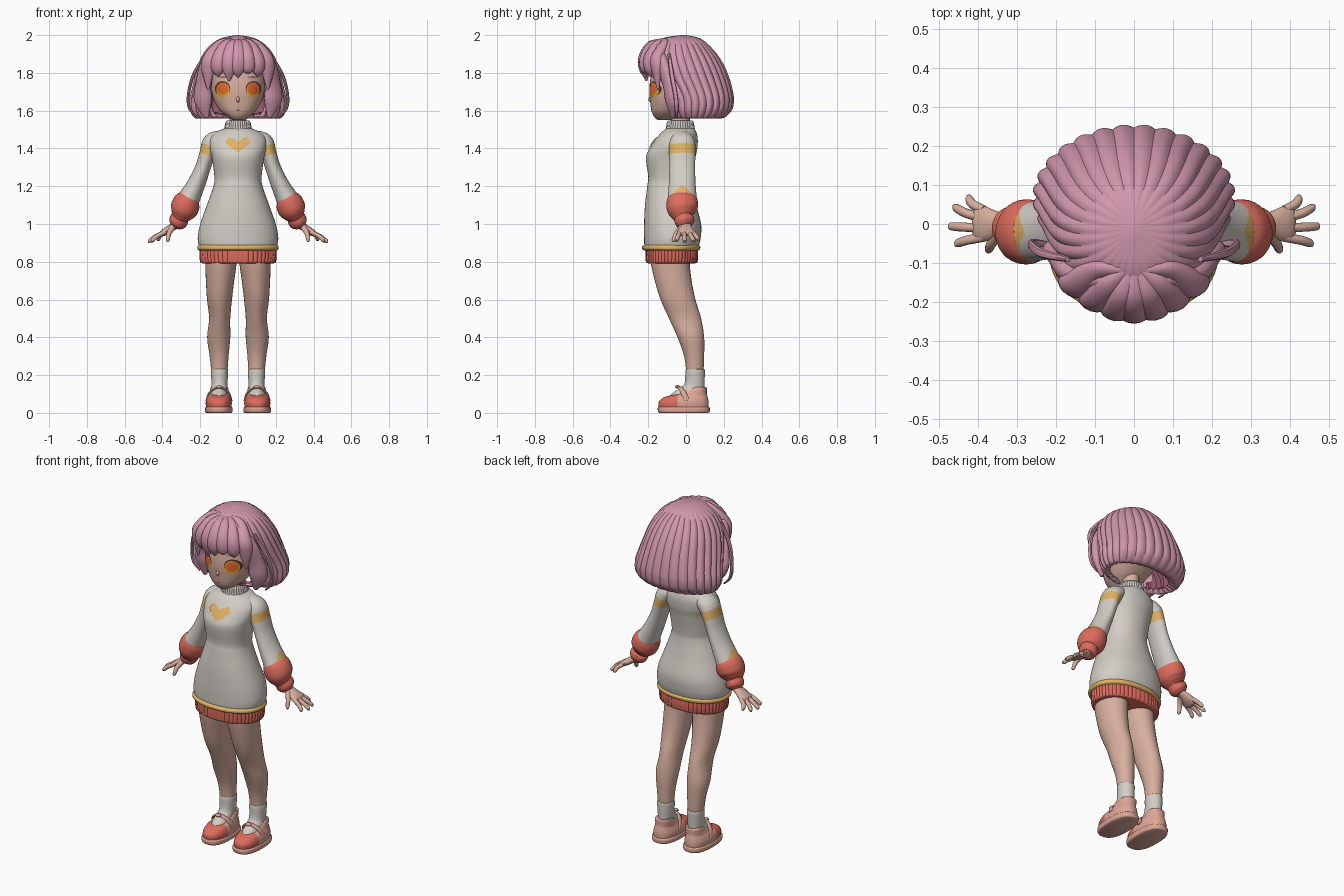
import bpy, bmesh, math
from mathutils import Vector
from mathutils.bvhtree import BVHTree

if "Cube" in bpy.data.objects:
    bpy.data.objects.remove(bpy.data.objects["Cube"])
made = []


def material(name, r, g, b):
    m = bpy.data.materials.new(name)
    m.use_nodes = True
    m.diffuse_color = (r, g, b, 1)
    bsdf = next(n for n in m.node_tree.nodes if n.type == "BSDF_PRINCIPLED")
    bsdf.inputs["Base Color"].default_value = (r, g, b, 1)
    return m


PINK = material("pink hair", .64, .31, .42)
DEEP = material("deep rose", .3, .09, .13)
SKIN = material("skin", .68, .43, .34)
WHITE = material("warm white knit", .65, .61, .56)
RED = material("coral red", .72, .15, .11)
GOLD = material("golden yellow", .75, .45, .13)
SHOE = material("pale pink leather", .73, .38, .31)
ORANGE = material("eye orange", .8, .14, .03)
AMBER = material("eye amber", .85, .4, .02)
DARK = material("dark lash", .1, .03, .03)


def spline(keys, steps):
    """Catmull-Rom through tuples of any length."""
    out = []
    for i in range(len(keys) - 1):
        a, b, c, d = (keys[min(max(j, 0), len(keys) - 1)] for j in range(i - 1, i + 3))
        for k in range(steps):
            t = k / steps
            out.append([q + .5 * t * (r - p + t * (2 * p - 5 * q + 4 * r - s + t * (3 * (q - r) + s - p)))
                        for p, q, r, s in zip(a, b, c, d)])
    return out + [list(keys[-1])]


def skin(name, rings, mats, rule=None, cuts=(), front_only=False):
    """Skin rings of points; rule gives the material slot, or -1 to drop the face."""
    bm = bmesh.new()
    loops = [[bm.verts.new(p) for p in ring] for ring in rings]
    n = len(loops[0])
    for a, b in zip(loops, loops[1:]):
        for i in range(n):
            bm.faces.new((a[i], a[(i + 1) % n], b[(i + 1) % n], b[i]))
    bm.faces.new(loops[-1])
    if not front_only:
        bm.faces.new(loops[0])
    bmesh.ops.recalc_face_normals(bm, faces=bm.faces[:])
    if front_only and sum(f.normal.y for f in bm.faces) > 0:
        bmesh.ops.reverse_faces(bm, faces=bm.faces[:])
    for co, no in cuts:
        bmesh.ops.bisect_plane(bm, geom=bm.verts[:] + bm.edges[:] + bm.faces[:],
                               plane_co=co, plane_no=no)
    if rule:
        drop = []
        for f in bm.faces:
            slot = rule(f.calc_center_median())
            if slot < 0:
                drop.append(f)
            else:
                f.material_index = slot
        bmesh.ops.delete(bm, geom=drop, context="FACES")
    me = bpy.data.meshes.new(name)
    bm.to_mesh(me)
    bm.free()
    for m in mats:
        me.materials.append(m)
    ob = bpy.data.objects.new(name, me)
    bpy.context.collection.objects.link(ob)
    made.append(ob)
    return ob


def loft(name, keys, mats, n=32, power=2, ribs=0, amp=0, steps=6, side=1, **kw):
    """Level rings from keys (z, half width, front y, back y, centre x)."""
    rings = []
    for z, rx, yf, yb, cx in spline([tuple(k) + (0,) * (5 - len(k)) for k in keys], steps):
        ring = []
        for i in range(n):
            a = math.tau * i / n
            c, s = (math.copysign(abs(v) ** (2 / power), v) for v in (math.cos(a), math.sin(a)))
            f = 1 - amp * (1 - abs(math.sin(ribs * a / 2)))
            ring.append((side * cx + rx * c * f, (yf + yb) / 2 + (yb - yf) / 2 * s * f, z))
        rings.append(ring)
    return skin(name, rings, mats, **kw)


def sweep(name, keys, mats, ref=(0, 1, 0), n=16, steps=6, side=1, **kw):
    """Tube through keys (x, y, z, half width, half depth)."""
    path = spline([(side * k[0],) + tuple(k[1:]) for k in keys], steps)
    pts = [Vector(p[:3]) for p in path]
    rings = []
    for i, p in enumerate(pts):
        t = (pts[min(i + 1, len(pts) - 1)] - pts[max(i - 1, 0)]).normalized()
        u = t.cross(Vector(ref)).normalized()
        v = u.cross(t)
        w, h = path[i][3:]
        rings.append([p + u * w * math.cos(math.tau * k / n) + v * h * math.sin(math.tau * k / n)
                      for k in range(n)])
    return skin(name, rings, mats, **kw)


def decal(name, outline, target, lift, mat):
    """Thin plate laid on the front of a target."""
    me = target.data
    tree = BVHTree.FromPolygons([v.co for v in me.vertices], [p.vertices for p in me.polygons])
    mid = sum((Vector(p) for p in outline), Vector((0, 0))) / len(outline)

    def lay(x, z):
        hit = tree.ray_cast(Vector((x, -1, z)), Vector((0, 1, 0)))[0]
        hit = hit or tree.find_nearest(Vector((x, -.2, z)))[0]
        return (x, hit.y - lift, z)
    rings = [[lay(*(mid + (Vector(p) - mid) * k)) for p in outline] for k in (1, .75, .5, .25, .05)]
    return skin(name, rings, [mat], front_only=True)


def oval(x, z, rx, rz, n=28):
    return [(x + rx * math.cos(math.tau * i / n), z + rz * math.sin(math.tau * i / n)) for i in range(n)]


# Head and neck
head = loft("head", [(1.55, .025, -.15, -.08), (1.57, .06, -.17, -.03), (1.6, .095, -.183, .02),
                     (1.65, .125, -.19, .08), (1.7, .14, -.194, .12), (1.76, .145, -.19, .13),
                     (1.83, .14, -.175, .12), (1.9, .11, -.14, .08), (1.94, .05, -.08, .03)],
            [SKIN], n=48, power=2.3)
loft("neck", [(1.48, .045, -.08, .02), (1.62, .045, -.08, .02)], [SKIN])
sweep("nose", [(0, -.18, 1.685, .004, .003), (0, -.19, 1.66, .009, .01), (0, -.187, 1.645, .003, .003)], [SKIN])
decal("mouth", oval(0, 1.603, .013, .002), head, .002, DARK)
for s, tag in ((1, "left"), (-1, "right")):
    decal(tag + "_eye_lash", oval(s * .082, 1.716, .041, .04), head, .002, DARK)
    decal(tag + "_eye_rim", oval(s * .08, 1.71, .035, .038), head, .004, AMBER)
    decal(tag + "_iris", oval(s * .08, 1.715, .028, .029), head, .006, ORANGE)
    decal(tag + "_brow", oval(s * .08, 1.778, .03, .004), head, .002, DEEP)


# Hair shell, open at the face
def hair_rule(c):
    face = c.y < -.07 and c.z < 1.82
    floor = c.z < 1.58 and abs(c.x) < .05 and c.y < .12
    return -1 if face or floor else 0


hair = loft("hair_shell", [(1.575, .19, -.06, .15), (1.56, .228, -.08, .195), (1.6, .256, -.11, .243),
                           (1.65, .26, -.12, .255), (1.7, .25, -.14, .25), (1.77, .233, -.18, .232),
                           (1.84, .214, -.2, .203), (1.9, .187, -.195, .165), (1.95, .145, -.17, .12),
                           (1.985, .085, -.12, .07), (2, .01, -.03, 0)],
            [PINK, DEEP], n=168, ribs=28, amp=.045, rule=hair_rule,
            cuts=[((0, -.07, 0), (0, 1, 0)), ((0, 0, 1.82), (0, 0, 1))])
solid = hair.modifiers.new("thickness", "SOLIDIFY")
solid.thickness, solid.offset, solid.material_offset = .02, -1, 1

# Fringe locks fanning from the parting
for i, (x, tip) in enumerate([(-.15, 1.71), (-.1, 1.78), (-.045, 1.757), (0, 1.775),
                              (.05, 1.795), (.1, 1.78), (.15, 1.71)]):
    back = 3 * x * x
    sweep("fringe_lock_%d" % (i + 1),
          [(x * .2, -.12, 1.965, .02, .015), (x * .6, -.185 + back, 1.945, .034, .025),
           (x * .95, -.22 + back, 1.88, .042, .032), (x * 1.05, -.222 + back, 1.82, .038, .027),
           (x * 1.05, -.215 + back, tip, .005, .005)], [PINK], ref=(x * 3, -1, .3))

# Locks framing the face
for s, tag in ((1, "left"), (-1, "right")):
    sweep(tag + "_side_lock", [(.06, -.15, 1.95, .025, .02), (.15, -.13, 1.86, .042, .03),
                               (.182, -.09, 1.74, .045, .03), (.185, -.075, 1.65, .05, .03),
                               (.165, -.07, 1.565, .012, .01)], [PINK], ref=(s * .5, -1, 0), side=s)
    sweep(tag + "_loose_strand", [(.17, -.09, 1.9, .008, .008), (.235, -.075, 1.79, .009, .012),
                                  (.263, -.055, 1.68, .008, .012), (.255, -.05, 1.61, .008, .012),
                                  (.215, -.05, 1.565, .004, .004)], [PINK], side=s, n=8)

# Sweater dress
dress = loft("sweater_dress", [(1.505, .075, -.105, .045), (1.485, .12, -.13, .055), (1.45, .15, -.16, .062),
                               (1.4, .15, -.192, .06), (1.35, .138, -.212, .05), (1.25, .125, -.2, .035),
                               (1.2, .13, -.205, .035), (1.1, .165, -.217, .055), (1, .2, -.222, .08),
                               (.93, .213, -.222, .078), (.885, .208, -.22, .068), (.865, .2, -.212, .06)],
             [WHITE], n=64, power=2.15)
loft("collar", [(1.475, .086, -.125, .055), (1.505, .074, -.108, .047), (1.535, .068, -.102, .042),
                (1.548, .06, -.095, .035)], [WHITE], n=192, ribs=32, amp=.05)
loft("gold_trim", [(.86, .205, -.22, .065), (.867, .214, -.231, .074), (.88, .215, -.232, .075),
                   (.889, .207, -.222, .068)], [GOLD], n=64, power=2.15)
loft("ribbed_hem", [(.792, .19, -.2, .048), (.797, .2, -.212, .06), (.83, .205, -.215, .065),
                    (.868, .204, -.215, .064)], [RED], n=240, power=2.15, ribs=48, amp=.025)
half = [(0, 1.378), (.07, 1.43), (.05, 1.46), (.022, 1.45), (0, 1.436)]
heart = half + [(-x, z) for x, z in half[-2:0:-1]]
fine = [tuple(Vector(a).lerp(Vector(b), k / 4)) for a, b in zip(heart, heart[1:] + heart[:1]) for k in range(4)]
decal("chest_patch", fine, dress, .007, GOLD)


# Sleeve colours: upper band and a pointed patch above the cuff
def sleeve_rule(c):
    x = abs(c.x)
    band = -1.371 < x * .3 - c.z < -1.316
    patch = x * .45 - c.z * .9 - .9 * abs(c.y + .02) > -.96 and x * .9 + c.z * .45 > .744
    return 1 if band or patch else 0


for s, tag in ((1, "left"), (-1, "right")):
    # Arms
    sweep(tag + "_sleeve", [(.085, -.02, 1.455, .042, .055), (.135, -.02, 1.43, .052, .068),
                            (.162, -.02, 1.37, .043, .07), (.185, -.02, 1.3, .041, .068),
                            (.222, -.02, 1.21, .048, .071), (.265, -.02, 1.125, .06, .078)],
          [WHITE, GOLD], n=32, side=s, rule=sleeve_rule,
          cuts=[((0, 0, 1.371), (s * .3, 0, -1)), ((0, 0, 1.316), (s * .3, 0, -1)),
                ((0, -.02, 1.0667), (s * .45, -.9, -.9)), ((0, -.02, 1.0667), (s * .45, .9, -.9)),
                ((0, 0, 1.653), (s * .9, 0, .45))])
    sweep(tag + "_puff_cuff", [(.257, -.02, 1.14, .058, .076), (.27, -.02, 1.115, .072, .083),
                               (.287, -.02, 1.075, .073, .08), (.3, -.015, 1.045, .055, .06),
                               (.306, -.01, 1.03, .04, .045)], [RED], n=32, side=s)
    sweep(tag + "_wrist_cuff", [(.3, -.01, 1.043, .04, .04), (.308, -.01, 1.03, .05, .052),
                                (.322, -.005, 1.005, .048, .05), (.332, 0, .988, .03, .03)],
          [RED], n=32, side=s)
    sweep(tag + "_palm", [(.315, -.005, 1.005, .024, .028), (.345, 0, .985, .02, .03),
                          (.375, 0, .966, .019, .043), (.4, 0, .95, .016, .046), (.412, 0, .943, .006, .036)],
          [SKIN], side=s)
    for finger, y0, (x, y, z) in (("little", .036, (.428, .066, .915)), ("ring", .014, (.462, .042, .908)),
                                  ("middle", -.01, (.474, -.006, .906)), ("index", -.034, (.458, -.05, .91))):
        sweep(tag + "_" + finger + "_finger",
              [(.385, y0, .958, .012, .012), (.4 * .5 + x * .5, (y0 + y) / 2, z * .5 + .48, .012, .012),
               (x - .005, y, z + .003, .01, .01), (x, y, z, .003, .003)], [SKIN], n=10, side=s)
    sweep(tag + "_thumb", [(.345, -.02, .985, .016, .016), (.365, -.05, .95, .013, .013),
                           (.372, -.066, .915, .01, .01), (.373, -.068, .905, .003, .003)],
          [SKIN], n=10, side=s, ref=(1, 0, 0))

    # Legs
    loft(tag + "_leg", [(.88, .083, -.19, .03, .09), (.8, .083, -.187, .02, .09), (.7, .075, -.165, .03, .095),
                        (.6, .066, -.135, .05, .098), (.5, .056, -.09, .08, .097), (.4, .061, -.045, .096, .102),
                        (.3, .05, -.01, .096, .1), (.2, .041, .003, .092, .098)], [SKIN], side=s)
    loft(tag + "_sock", [(.05, .05, -.1, .1, .1), (.09, .047, -.085, .1, .1), (.12, .043, -.05, .1, .1),
                         (.15, .042, -.01, .098, .098), (.22, .046, -.003, .1, .098), (.232, .043, 0, .096, .098)],
         [WHITE], side=s)

    # Shoes with a coral toe cap
    loft(tag + "_sole", [(0, .066, -.14, .118, .102), (.006, .072, -.148, .125, .102),
                         (.026, .073, -.15, .126, .102), (.032, .068, -.145, .12, .102)],
         [SHOE], side=s, power=2.5, steps=3)
    loft(tag + "_shoe", [(.028, .067, -.144, .12, .102), (.055, .069, -.145, .12, .102),
                         (.078, .063, -.125, .116, .102), (.092, .056, -.085, .112, .101),
                         (.105, .052, -.035, .11, .1), (.13, .047, .015, .11, .099), (.137, .043, .02, .105, .098)],
         [SHOE, RED], n=48, side=s, power=2.3, cuts=[((0, -.045, 0), (0, 1, 0))],
         rule=lambda c: 1 if c.y < -.045 else 0)
    sweep(tag + "_shoe_strap", [(.036, .005, .065, .006, .014), (.052, -.015, .11, .006, .014),
                                (.1, -.03, .135, .006, .014), (.148, -.015, .11, .006, .014),
                                (.166, .005, .065, .006, .014)], [SHOE], side=s)
    sweep(tag + "_shoe_buckle", [(.085, -.04, .137, .005, .01), (.1, -.044, .138, .009, .014),
                                 (.115, -.04, .137, .005, .01)], [SHOE], side=s)

# Smooth shading with crisp edges
bpy.ops.object.select_all(action="DESELECT")
for ob in made:
    ob.select_set(True)
bpy.context.view_layer.objects.active = made[0]
bpy.ops.object.shade_smooth_by_angle(angle=math.radians(40))
